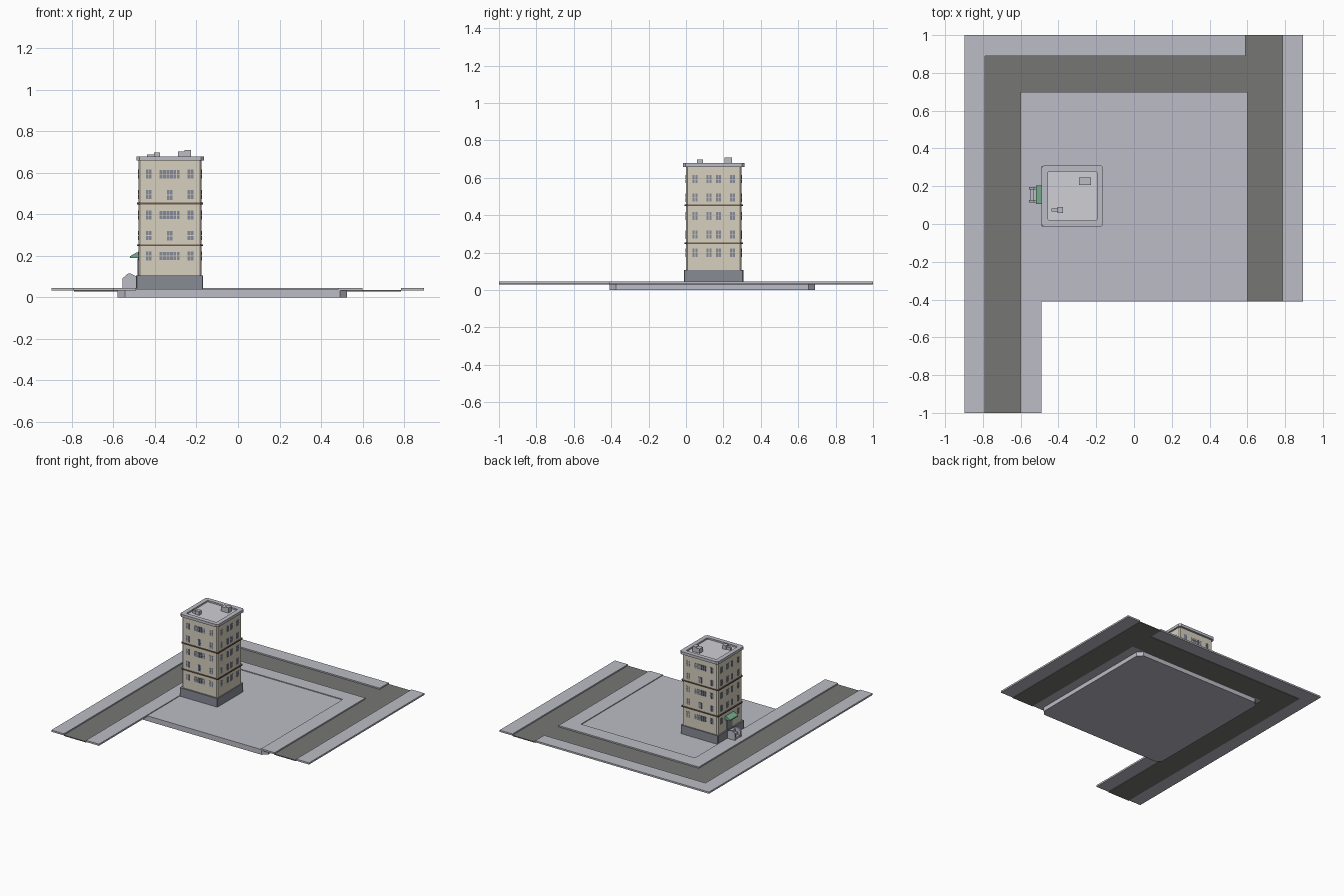
import bpy, bmesh
from mathutils import Matrix, Vector

if "Cube" in bpy.data.objects:
    bpy.data.objects.remove(bpy.data.objects["Cube"])


def mat(name, rgb):
    m = bpy.data.materials.new(name)
    m.diffuse_color = [c ** 2.2 for c in rgb] + [1]
    m.use_nodes = True
    m.node_tree.nodes["Principled BSDF"].inputs["Base Color"].default_value = m.diffuse_color
    return m


PAVE = mat("paving", (0.73, 0.73, 0.77))
ROAD = mat("asphalt", (0.46, 0.46, 0.45))
WALL = mat("wall", (0.84, 0.81, 0.74))
BASE = mat("base", (0.53, 0.54, 0.58))
BAND = mat("band", (0.42, 0.36, 0.29))
GLASS = mat("glass", (0.52, 0.54, 0.60))
ROOF = mat("roof", (0.81, 0.81, 0.83))
GREEN = mat("green", (0.46, 0.68, 0.56))


def finish(name, bm, m):
    bmesh.ops.recalc_face_normals(bm, faces=bm.faces)
    me = bpy.data.meshes.new(name)
    bm.to_mesh(me)
    bm.free()
    me.materials.append(m)
    ob = bpy.data.objects.new(name, me)
    bpy.context.collection.objects.link(ob)
    return ob


def add_prism(bm, pts, z0, z1):
    f = bm.faces.new([bm.verts.new((x, y, z0)) for x, y in pts])
    r = bmesh.ops.extrude_face_region(bm, geom=[f])
    vs = [v for v in r["geom"] if isinstance(v, bmesh.types.BMVert)]
    bmesh.ops.translate(bm, verts=vs, vec=(0, 0, z1 - z0))
    return vs


def prism(name, pts, z0, z1, m):
    bm = bmesh.new()
    add_prism(bm, pts, z0, z1)
    # reinstate the source face if extrusion dropped it
    bmesh.ops.holes_fill(bm, edges=[e for e in bm.edges if e.is_boundary])
    return finish(name, bm, m)


def rect(x0, x1, y0, y1, c=0.0):
    if c == 0:
        return [(x0, y0), (x1, y0), (x1, y1), (x0, y1)]
    return [(x0 + c, y0), (x1 - c, y0), (x1, y0 + c), (x1, y1 - c),
            (x1 - c, y1), (x0 + c, y1), (x0, y1 - c), (x0, y0 + c)]


def add_box(bm, x0, x1, y0, y1, z0, z1):
    c = Vector(((x0 + x1) / 2, (y0 + y1) / 2, (z0 + z1) / 2))
    s = Matrix.Diagonal((x1 - x0, y1 - y0, z1 - z0, 1))
    bmesh.ops.create_cube(bm, size=1, matrix=Matrix.Translation(c) @ s)


def boxes(name, m, *bs):
    bm = bmesh.new()
    for b in bs:
        add_box(bm, *b)
    return finish(name, bm, m)


def side_profile(name, pts, y0, y1, m):
    # extrude an x-z outline along y
    bm = bmesh.new()
    a = [bm.verts.new((x, y0, z)) for x, z in pts]
    b = [bm.verts.new((x, y1, z)) for x, z in pts]
    bm.faces.new(a)
    bm.faces.new(b)
    for i in range(len(pts)):
        j = (i + 1) % len(pts)
        bm.faces.new((a[i], a[j], b[j], b[i]))
    return finish(name, bm, m)


# Lot slab with chamfered corners
prism("lot_slab", rect(-0.58, 0.525, -0.41, 0.69, 0.035), 0, 0.04, PAVE)

# Streets and pavements
prism("street", [(-0.79, -1), (-0.6, -1), (-0.6, 0.7), (0.6, 0.7), (0.6, -0.41), (0.785, -0.41),
                 (0.785, 1), (0.59, 1), (0.59, 0.89), (-0.79, 0.89)], 0.029, 0.036, ROAD)
prism("inner_pavement", [(-0.6, -1), (-0.49, -1), (-0.49, 0.59), (0.485, 0.59), (0.485, -0.41),
                         (0.6, -0.41), (0.6, 0.7), (-0.6, 0.7)], 0.033, 0.046, PAVE)
prism("outer_pavement", [(-0.897, -1), (-0.79, -1), (-0.79, 0.89), (0.59, 0.89), (0.59, 1),
                         (-0.897, 1)], 0.033, 0.046, PAVE)
prism("right_pavement", rect(0.785, 0.895, -0.41, 1), 0.033, 0.046, PAVE)

# Tower body, plinth and bands
X0, X1, Y0, Y1 = -0.479, -0.176, 0.0, 0.297
prism("tower_wall", rect(X0, X1, Y0, Y1, 0.008), 0.1, 0.66, WALL)
prism("plinth", rect(-0.49, -0.168, -0.012, 0.307, 0.004), 0.038, 0.106, BASE)
for z in (0.25, 0.452):
    prism("band", rect(X0 - 0.007, X1 + 0.007, Y0 - 0.007, Y1 + 0.007, 0.008), z - 0.004, z + 0.004, BAND)

# Cornice with recessed roof deck
bm = bmesh.new()
loops = []
for inset, z in ((0, 0.658), (0, 0.679), (0.034, 0.679), (0.034, 0.666)):
    pts = rect(-0.489 + inset, -0.163 - inset, -0.016 + inset, 0.313 - inset, 0.014 if not inset else 0.006)
    loops.append([bm.verts.new((x, y, z)) for x, y in pts])
for a, b in zip(loops, loops[1:]):
    for i in range(8):
        bm.faces.new((a[i], a[(i + 1) % 8], b[(i + 1) % 8], b[i]))
bm.faces.new(loops[0])
bm.faces.new(loops[-1])
finish("cornice", bm, PAVE)
prism("roof_deck", rect(-0.454, -0.198, 0.019, 0.278, 0.006), 0.665, 0.668, ROOF)

# Rooftop units
boxes("roof_unit_large", PAVE, (-0.29, -0.257, 0.207, 0.247, 0.667, 0.703),
      (-0.257, -0.227, 0.207, 0.247, 0.667, 0.709))
boxes("roof_unit_small", PAVE, (-0.405, -0.375, 0.058, 0.09, 0.667, 0.698),
      (-0.437, -0.405, 0.066, 0.083, 0.667, 0.688))


# Windows: grids of panes standing just proud of the walls
def window(bm, side, u, z, w, h, cols):
    g, d = 0.003, 0.002
    pw, ph = (w - g * (cols - 1)) / cols, (h - g) / 2
    for i in range(cols):
        a = u - w / 2 + i * (pw + g)
        for j in range(2):
            c = z - h / 2 + j * (ph + g)
            if side in "fb":
                y = Y0 if side == "f" else Y1
                add_box(bm, a, a + pw, y - d, y + d, c, c + ph)
            else:
                x = X0 if side == "l" else X1
                add_box(bm, x - d, x + d, a, a + pw, c, c + ph)


for side, label in (("f", "front"), ("b", "back"), ("l", "left"), ("r", "right")):
    bm = bmesh.new()
    for row in range(5):
        z = 0.199 + row * 0.0985
        if side in "fb":
            for u in (-0.43, -0.228):
                window(bm, side, u, z, 0.028, 0.044, 2)
            if row % 2 == 0:
                window(bm, side, -0.329, z, 0.096, 0.04, 6)
            else:
                window(bm, side, -0.329, z - 0.002, 0.028, 0.046, 2)
        else:
            for k, u in enumerate((0.048, 0.123, 0.174, 0.249)):
                if side == "l" and row == 0 and k in (1, 2):
                    continue
                window(bm, side, u, z, 0.026, 0.044, 2)
    finish(label + "_windows", bm, GLASS)

# Entrance: door, sloped awning, steps between cheek walls
boxes("door", BASE, (-0.484, -0.474, 0.122, 0.188, 0.1, 0.188))
side_profile("awning", [(-0.477, 0.216), (-0.49, 0.215), (-0.52, 0.198), (-0.52, 0.19), (-0.477, 0.19)],
             0.105, 0.205, GREEN)
for y in (0.115, 0.183):
    side_profile("stair_cheek", [(-0.555, 0.038), (-0.555, 0.092), (-0.53, 0.114), (-0.515, 0.114),
                                 (-0.488, 0.1), (-0.488, 0.038)], y, y + 0.012, PAVE)
side_profile("steps", [(-0.55, 0.038), (-0.55, 0.06), (-0.532, 0.06), (-0.532, 0.08), (-0.512, 0.08),
                       (-0.512, 0.1), (-0.48, 0.1), (-0.48, 0.038)], 0.126, 0.184, PAVE)
